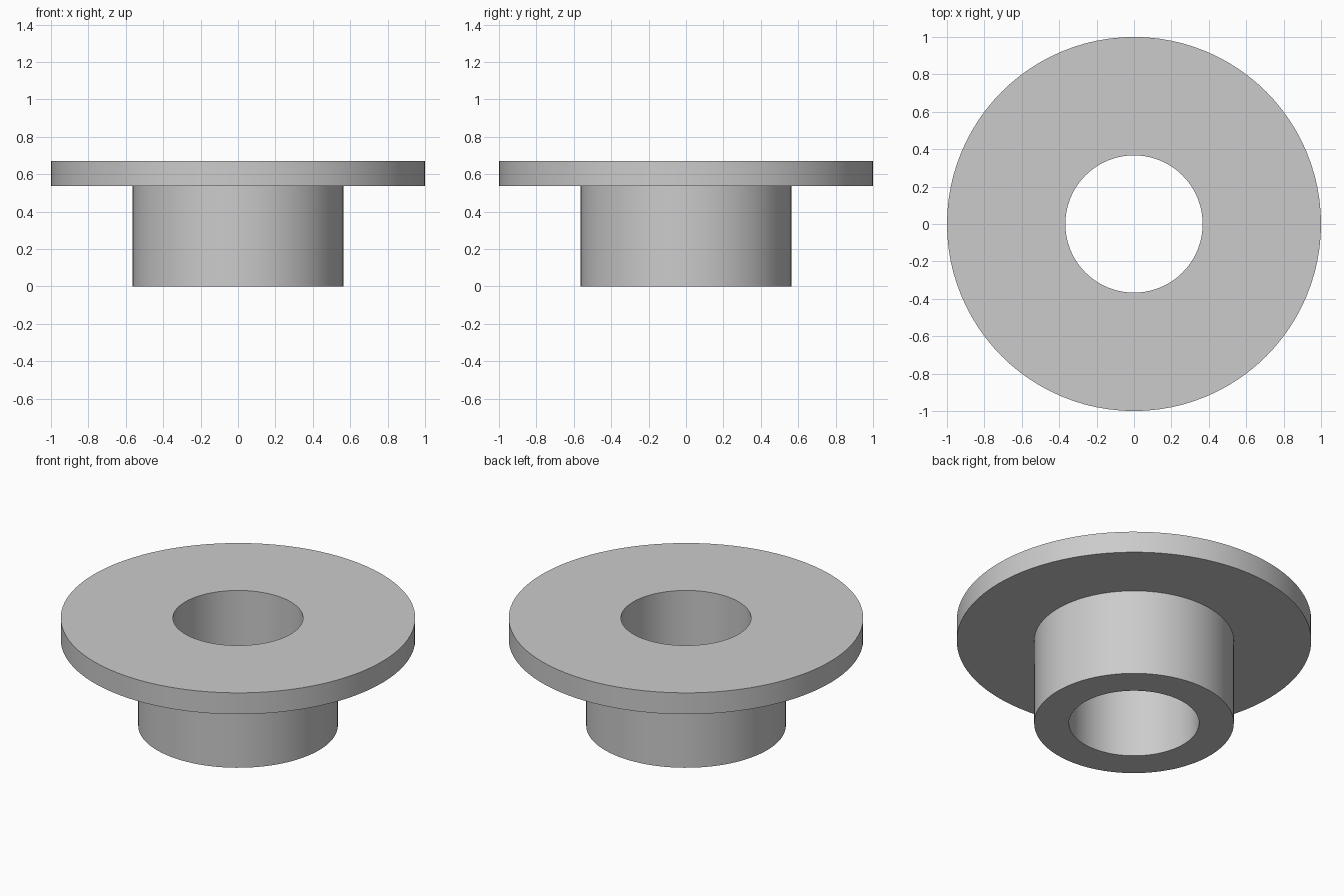
import bpy
import bmesh
from math import radians, tau
from mathutils import Matrix, Vector

cube = bpy.data.objects.get("Cube")
if cube:
    bpy.data.objects.remove(cube, do_unlink=True)

SEGMENTS = 96
BORE, BARREL, FLANGE = 0.367, 0.563, 1.0
SHOULDER, TOP = 0.537, 0.67

# Plain grey material
grey = bpy.data.materials.new("plain grey")
grey.use_nodes = True
colour = (0.6, 0.6, 0.6, 1)
grey.diffuse_color = colour
grey.node_tree.nodes["Principled BSDF"].inputs["Base Color"].default_value = colour

# Closed cross-section of the bushing, as radius and height
section = [(BORE, 0), (BARREL, 0), (BARREL, SHOULDER),
           (FLANGE, SHOULDER), (FLANGE, TOP), (BORE, TOP)]

# Revolve the section around the vertical axis
bm = bmesh.new()
rings = []
for i in range(SEGMENTS):
    turn = Matrix.Rotation(tau * i / SEGMENTS, 3, "Z")
    rings.append([bm.verts.new(turn @ Vector((r, 0, z))) for r, z in section])
for i, ring in enumerate(rings):
    following = rings[(i + 1) % SEGMENTS]
    for j in range(len(section)):
        k = (j + 1) % len(section)
        bm.faces.new((ring[j], following[j], following[k], ring[k]))
bmesh.ops.recalc_face_normals(bm, faces=bm.faces)

mesh = bpy.data.meshes.new("flanged_bushing")
bm.to_mesh(mesh)
bm.free()
mesh.materials.append(grey)
bushing = bpy.data.objects.new("flanged_bushing", mesh)
bpy.context.collection.objects.link(bushing)

# Smooth the round walls and keep the rims sharp
bpy.ops.object.select_all(action="DESELECT")
bushing.select_set(True)
bpy.context.view_layer.objects.active = bushing
bpy.ops.object.shade_smooth_by_angle(angle=radians(30))
